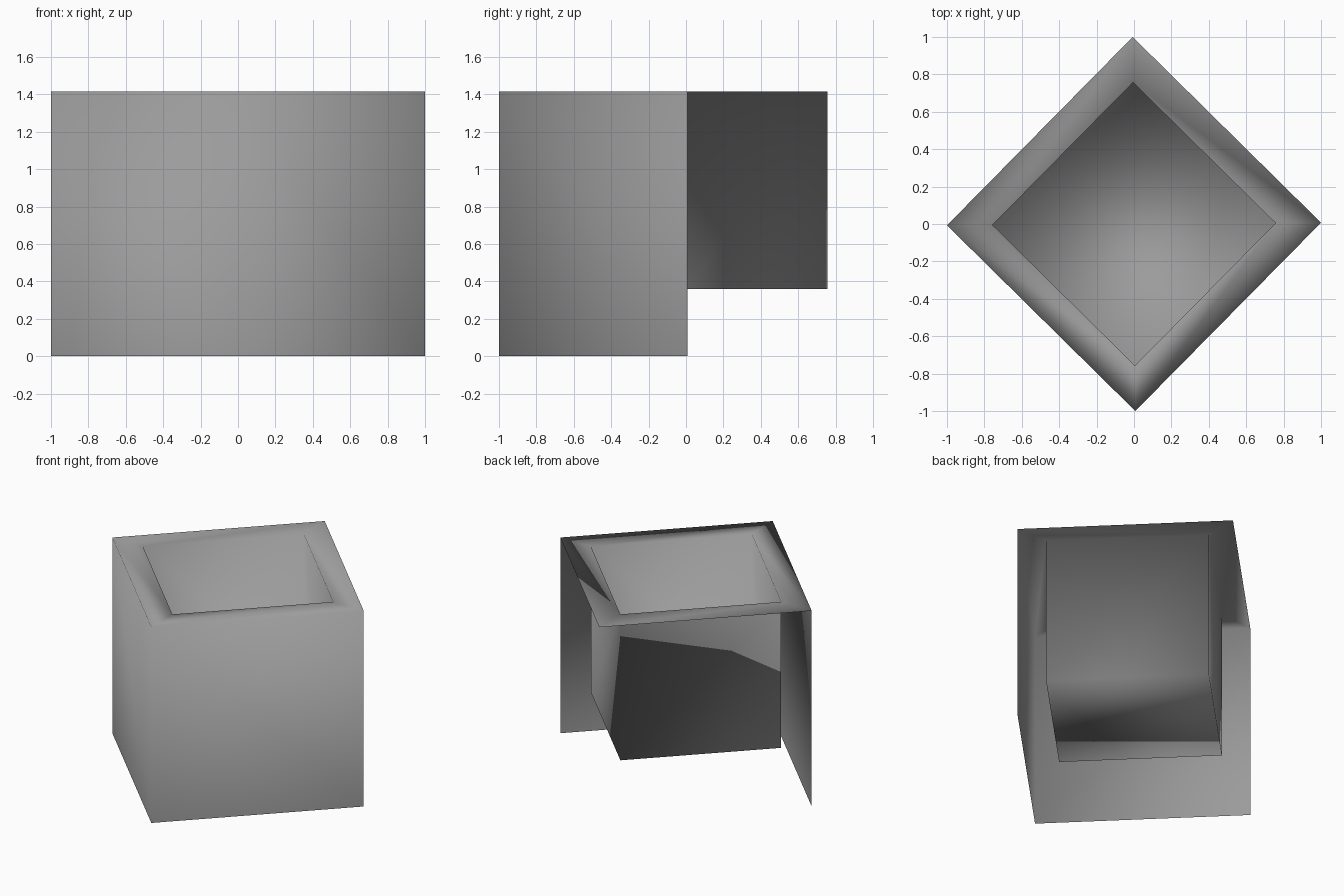
import bpy, bmesh
from math import radians, sqrt
from mathutils import Matrix

cube = bpy.data.objects.get("Cube")
if cube:
    bpy.data.objects.remove(cube, do_unlink=True)

EDGE = sqrt(2)      # side of the block, whose diagonal is 2
RIM = 0.172         # width of the top rim
DEPTH = 1.055       # depth of the basin

# Plain grey material
grey = bpy.data.materials.new("plain grey")
grey.use_nodes = True
colour = (0.33, 0.33, 0.33, 1)
grey.diffuse_color = colour
grey.node_tree.nodes["Principled BSDF"].inputs["Base Color"].default_value = colour

# Block standing corner-forward
bm = bmesh.new()
bmesh.ops.create_cube(bm, size=EDGE)
bmesh.ops.translate(bm, vec=(0, 0, EDGE / 2), verts=bm.verts)
bmesh.ops.rotate(bm, matrix=Matrix.Rotation(radians(45.4), 3, "Z"), verts=bm.verts)
bm.normal_update()

# Open the underside and both back walls
opened = [f for f in bm.faces if f.normal.z < -0.5 or f.normal.y > 0.5]
bmesh.ops.delete(bm, geom=opened, context="FACES")

# Flat rim, then a square basin sunk into the top
top = max(bm.faces, key=lambda f: f.normal.z)
bmesh.ops.inset_individual(bm, faces=[top], thickness=RIM, use_even_offset=True)
basin = bmesh.ops.extrude_discrete_faces(bm, faces=[top])["faces"][0]
bmesh.ops.translate(bm, vec=(0, 0, -DEPTH), verts=basin.verts)

# Soft shading across the whole shell
for f in bm.faces:
    f.smooth = True
bm.normal_update()

mesh = bpy.data.meshes.new("open_block_with_basin")
bm.to_mesh(mesh)
bm.free()
mesh.materials.append(grey)
block = bpy.data.objects.new("open_block_with_basin", mesh)
bpy.context.collection.objects.link(block)
